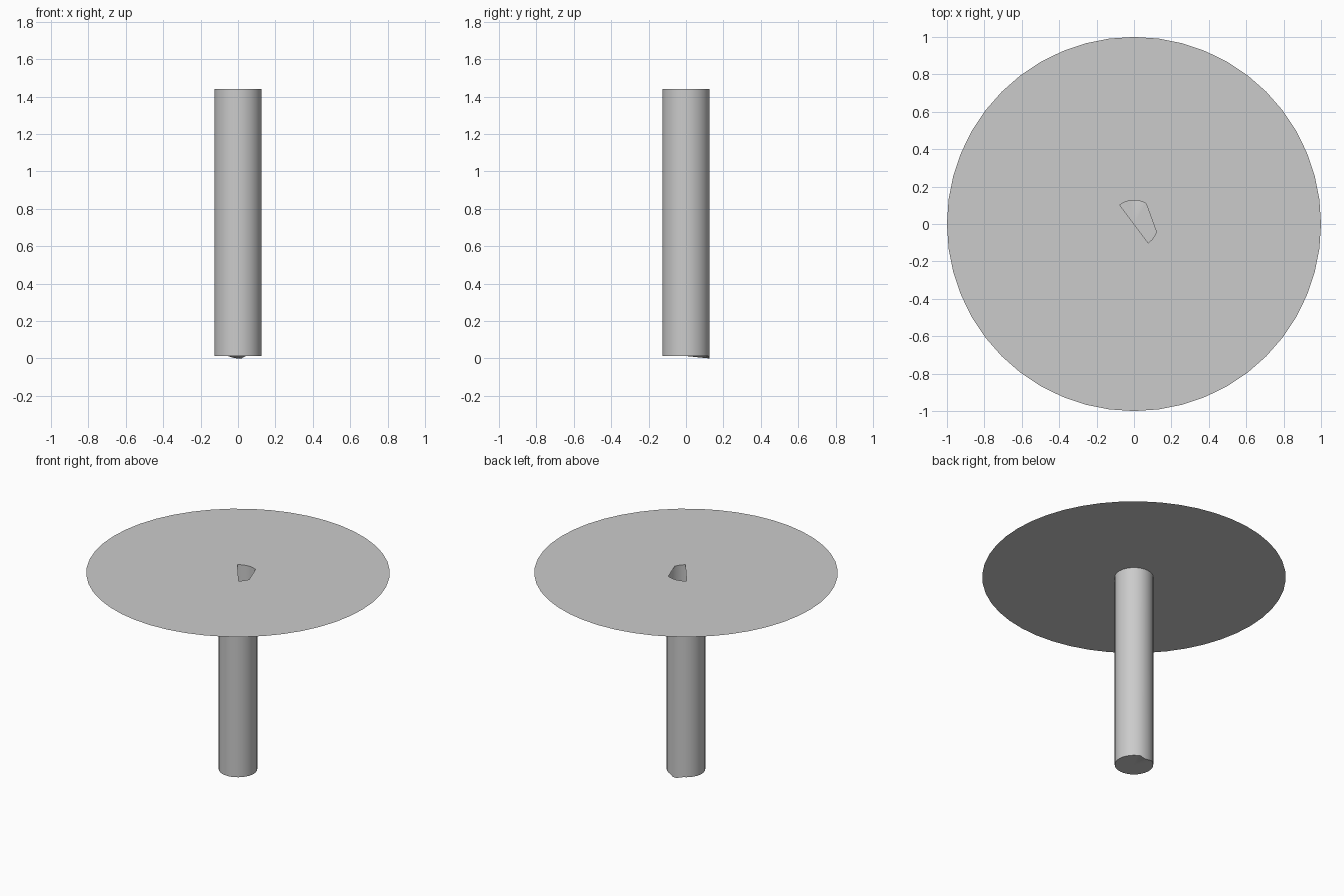
import bpy, bmesh
from math import sin, cos, radians

cube = bpy.data.objects.get("Cube")
if cube:
    bpy.data.objects.remove(cube, do_unlink=True)

TOP, BASE, RADIUS, SIDES = 1.44, 0.013, 0.127, 32
START = radians(-53.1)
STEP = radians(360 / SIDES)

grey = bpy.data.materials.new("light grey")
grey.use_nodes = True
colour = (0.6, 0.6, 0.6, 1)
grey.diffuse_color = colour
grey.node_tree.nodes["Principled BSDF"].inputs["Base Color"].default_value = colour


def rim(i):
    a = START + i * STEP
    return RADIUS * cos(a), RADIUS * sin(a)


def finish(bm, name):
    mesh = bpy.data.meshes.new(name)
    bm.to_mesh(mesh)
    bm.free()
    mesh.materials.append(grey)
    obj = bpy.data.objects.new(name, mesh)
    bpy.context.collection.objects.link(obj)
    return obj


# Round top sheet with a broken opening into the hollow stem
bm = bmesh.new()
outer = [bm.verts.new((cos(radians(7.5 * i)), sin(radians(7.5 * i)), TOP)) for i in range(48)]
opening = [bm.verts.new((*rim(i), TOP)) for i in [*range(4), *range(10, 17)]]
edges = [bm.edges.new((loop[i - 1], loop[i])) for loop in (outer, opening) for i in range(len(loop))]
bmesh.ops.triangle_fill(bm, edges=edges, use_beauty=True, normal=(0, 0, 1))
for face in bm.faces:
    face.normal_update()
    if face.normal.z < 0:
        face.normal_flip()
finish(bm, "table_top")

# Hollow stem, its lower rim sagging at the back
sag = {14: 0.006, 13: 0.0, 12: 0.0}
bm = bmesh.new()
upper = [bm.verts.new((*rim(i), TOP)) for i in range(SIDES)]
lower = [bm.verts.new((*rim(i), sag.get(i, BASE))) for i in range(SIDES)]
centre = bm.verts.new((0, 0, BASE))
for i in range(SIDES):
    wall = bm.faces.new((lower[i - 1], lower[i], upper[i], upper[i - 1]))
    wall.smooth = True
    bm.faces.new((lower[i], lower[i - 1], centre))
stem = finish(bm, "stem")
bpy.context.view_layer.objects.active = stem
stem.select_set(True)
bpy.ops.object.shade_smooth_by_angle(angle=radians(40))
